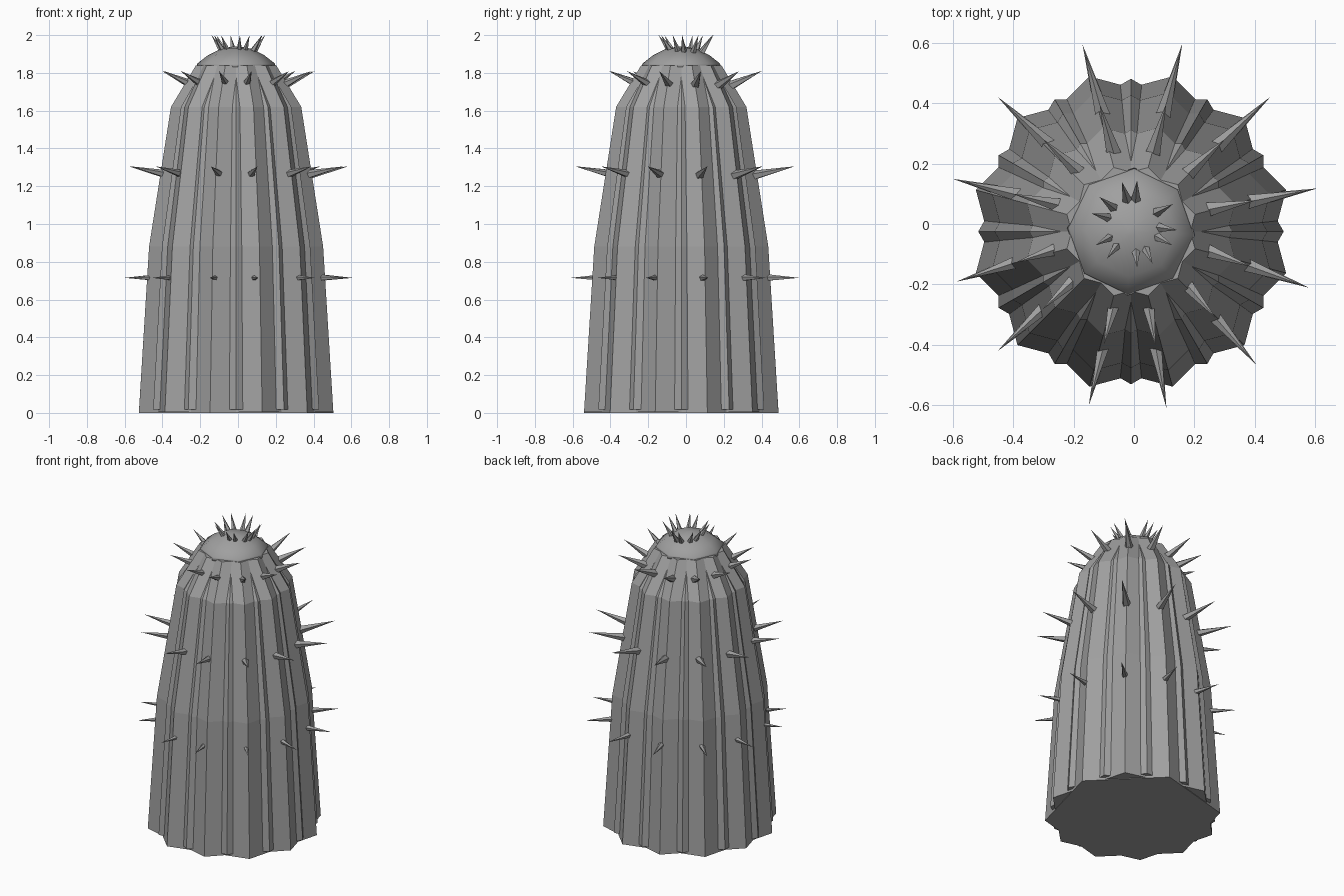
import bpy
import bmesh
from math import cos, sin, radians
from mathutils import Vector

cube = bpy.data.objects.get("Cube")
if cube:
    bpy.data.objects.remove(cube, do_unlink=True)

grey = bpy.data.materials.new("plain_grey")
grey.use_nodes = True
grey.diffuse_color = (0.35, 0.35, 0.35, 1)
grey.node_tree.nodes["Principled BSDF"].inputs["Base Color"].default_value = (0.35, 0.35, 0.35, 1)

BODY_X, BODY_Y = -0.01, -0.025


def finish(name, bm, smooth=False):
    bmesh.ops.recalc_face_normals(bm, faces=bm.faces[:])
    mesh = bpy.data.meshes.new(name)
    bm.to_mesh(mesh)
    bm.free()
    mesh.materials.append(grey)
    for face in mesh.polygons:
        face.use_smooth = smooth
    obj = bpy.data.objects.new(name, mesh)
    bpy.context.collection.objects.link(obj)
    return obj


def stacked_prism(name, profile, sides, turn, smooth=False):
    """Closed polygonal column through (radius, height) levels."""
    bm = bmesh.new()
    rings = []
    for r, z in profile:
        angles = [radians(turn + 360 * i / sides) for i in range(sides)]
        rings.append([bm.verts.new((BODY_X + r * cos(a), BODY_Y + r * sin(a), z)) for a in angles])
    for low, high in zip(rings, rings[1:]):
        for i in range(sides):
            j = (i + 1) % sides
            bm.faces.new((low[i], low[j], high[j], high[i]))
    bm.faces.new(rings[0][::-1])
    bm.faces.new(rings[-1])
    return finish(name, bm, smooth)


def spike_ring(name, angles, base, tip, radius, sides=5):
    """Slender pyramids from base to tip, both given as (radius, height)."""
    bm = bmesh.new()
    for degrees in angles:
        a = radians(degrees)
        start = Vector((base[0] * cos(a), base[0] * sin(a), base[1]))
        end = Vector((tip[0] * cos(a), tip[0] * sin(a), tip[1]))
        axis = end - start
        matrix = axis.to_track_quat('Z', 'Y').to_matrix().to_4x4()
        matrix.translation = (start + end) / 2
        bmesh.ops.create_cone(bm, cap_ends=True, segments=sides, radius1=radius,
                              radius2=0, depth=axis.length, matrix=matrix)
    return finish(name, bm)


# Ribbed trunk: four crossed hexagonal columns, two broad and two narrow
broad = [(0.533, 0), (0.477, 0.88), (0.357, 1.62), (0.22, 1.84)]
narrow = [(0.507, 0.018), (0.453, 0.88), (0.337, 1.62), (0.194, 1.835)]
stacked_prism("broad_ribs_a", broad, 6, 15)
stacked_prism("broad_ribs_b", [(r, max(z, 0.004)) for r, z in broad], 6, 45)
stacked_prism("narrow_ribs_a", narrow, 6, 0)
stacked_prism("narrow_ribs_b", narrow, 6, 30)

# Rounded cap
dome = [(0.212, 1.83), (0.205, 1.85), (0.15, 1.893), (0.08, 1.928), (0.015, 1.94)]
stacked_prism("domed_cap", dome, 8, -3, smooth=True)

# Three rings of side spikes, tilting more with height
around = [106, 75, 43, 11, -20, -49, -80, -104, -137, -162, 166, 137]
spike_ring("lower_spikes", around, (0.40, 0.715), (0.62, 0.715), 0.024)
spike_ring("middle_spikes", around, (0.34, 1.25), (0.595, 1.305), 0.03)
spike_ring("upper_spikes", around, (0.23, 1.725), (0.415, 1.81), 0.028)

# Crown spikes on the cap
crown = [142, 106, 86, 27, 166, -8, -29, 209, 232, -86, -65]
spike_ring("crown_spikes", crown, (0.075, 1.895), (0.145, 2.0), 0.02)
